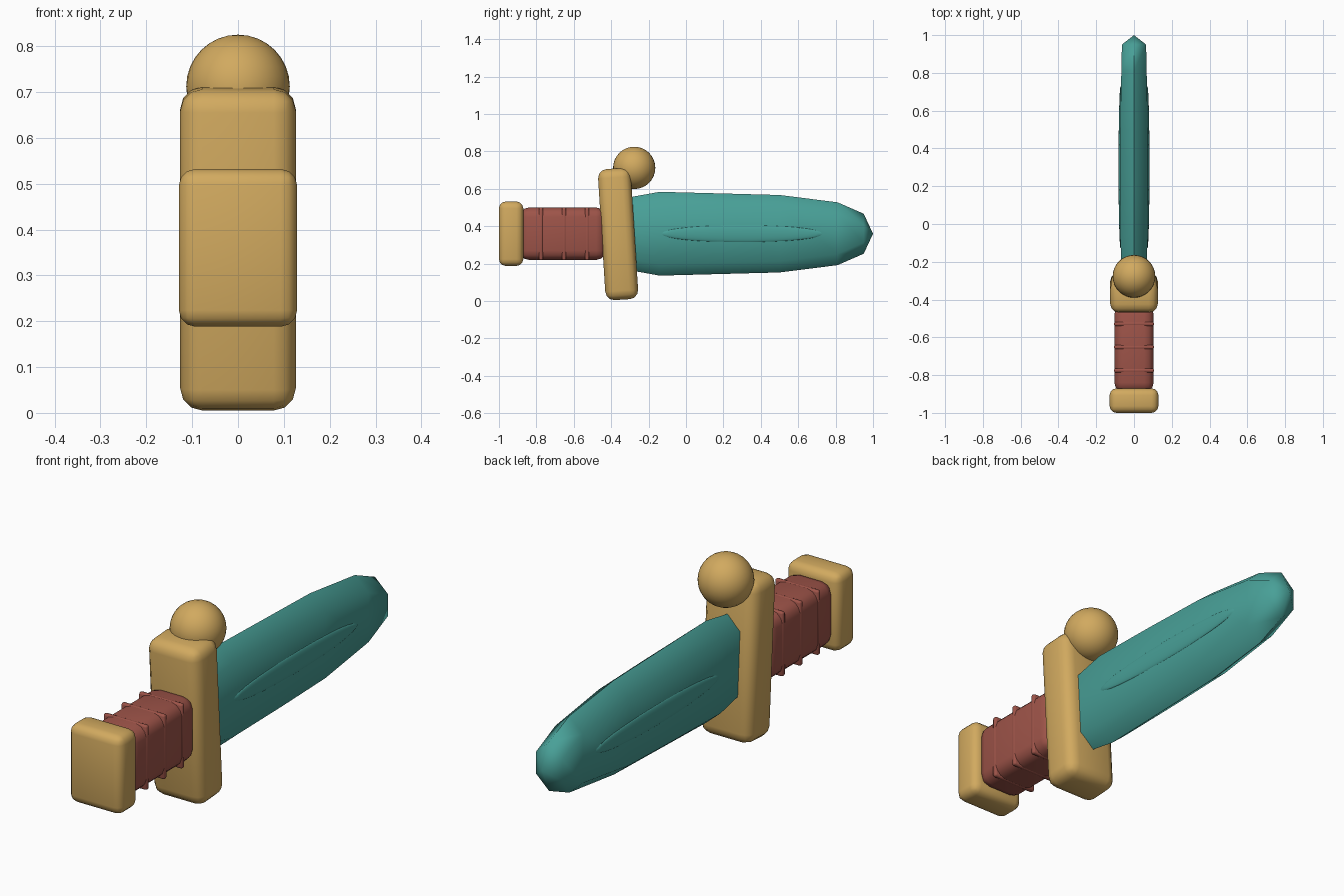
import bpy, bmesh, math

if "Cube" in bpy.data.objects:
    bpy.data.objects.remove(bpy.data.objects["Cube"], do_unlink=True)

MID = 0.36  # height of the dagger's long axis


def material(name, rgb):
    m = bpy.data.materials.new(name)
    m.use_nodes = True
    m.diffuse_color = (*rgb, 1)
    m.node_tree.nodes["Principled BSDF"].inputs["Base Color"].default_value = (*rgb, 1)
    return m


gold = material("gold", (0.64, 0.40, 0.115))
teal = material("teal", (0.065, 0.35, 0.31))
red = material("red_leather", (0.34, 0.088, 0.066))


def finish(obj, name, mat, angle=50):
    obj.name = obj.data.name = name
    obj.data.materials.append(mat)
    bpy.ops.object.select_all(action='DESELECT')
    obj.select_set(True)
    bpy.context.view_layer.objects.active = obj
    bpy.ops.object.shade_smooth_by_angle(angle=math.radians(angle))
    return obj


def rounded_box(name, mat, center, size, bevel, segments=3, tilt=0):
    bpy.ops.mesh.primitive_cube_add(size=1, location=center)
    obj = bpy.context.object
    obj.scale = size
    bpy.ops.object.transform_apply(location=False, rotation=False, scale=True)
    obj.rotation_euler.x = math.radians(tilt)
    mod = obj.modifiers.new("Rounded edges", 'BEVEL')
    mod.width, mod.segments = bevel, segments
    bpy.ops.object.modifier_apply(modifier=mod.name)
    return finish(obj, name, mat)


def ellipsoid(name, mat, center, radii):
    bpy.ops.mesh.primitive_uv_sphere_add(segments=32, ring_count=16, radius=1, location=center)
    obj = bpy.context.object
    obj.scale = radii
    bpy.ops.object.transform_apply(location=False, rotation=False, scale=True)
    return finish(obj, name, mat)


# Handle: pommel, grip and the square bands whose corners stand proud
rounded_box("pommel", gold, (0, -0.935, MID), (0.258, 0.13, 0.344), 0.036)
rounded_box("grip", red, (0, -0.66, MID), (0.208, 0.46, 0.28), 0.05)
for i in range(3):
    rounded_box(f"grip_band_{i + 1}", red, (0, -0.775 + i * 0.123, MID),
                (0.211, 0.022, 0.283), 0.008, 2)

# Leaning crossguard with a ball on its upper end
rounded_box("crossguard", gold, (0, -0.363, MID - 0.002), (0.252, 0.176, 0.702), 0.048, tilt=3.6)
ellipsoid("guard_ball", gold, (0, -0.277, 0.712), (0.113, 0.113, 0.113))

# Blade: six-sided sections (y, half height, half width) closing to a point
sections = [(-0.33, 0.19, 0.062), (-0.14, 0.224, 0.07), (0.2, 0.215, 0.074),
            (0.5, 0.207, 0.073), (0.81, 0.168, 0.067), (0.95, 0.107, 0.064)]
chamfer = 0.06
bm = bmesh.new()
rings = []
for y, h, w in sections:
    c = h - chamfer
    ring = [(0, h), (w, c), (w, -c), (0, -h), (-w, -c), (-w, c)]
    rings.append([bm.verts.new((x, y, MID + z)) for x, z in ring])
for a, b in zip(rings, rings[1:]):
    for i in range(6):
        j = (i + 1) % 6
        bm.faces.new((a[i], a[j], b[j], b[i]))
tip = bm.verts.new((0, 1, MID))
for i in range(6):
    bm.faces.new((rings[-1][i], rings[-1][(i + 1) % 6], tip))
bm.faces.new(rings[0])
bmesh.ops.recalc_face_normals(bm, faces=bm.faces)
mesh = bpy.data.meshes.new("blade")
bm.to_mesh(mesh)
bm.free()
blade = bpy.data.objects.new("blade", mesh)
bpy.context.collection.objects.link(blade)
finish(blade, "blade", teal, 70)

# Long raised lens on each flat of the blade
for side, x in (("left", 0.071), ("right", -0.071)):
    ellipsoid(f"blade_ridge_{side}", teal, (x, 0.3, MID), (0.011, 0.43, 0.046))
